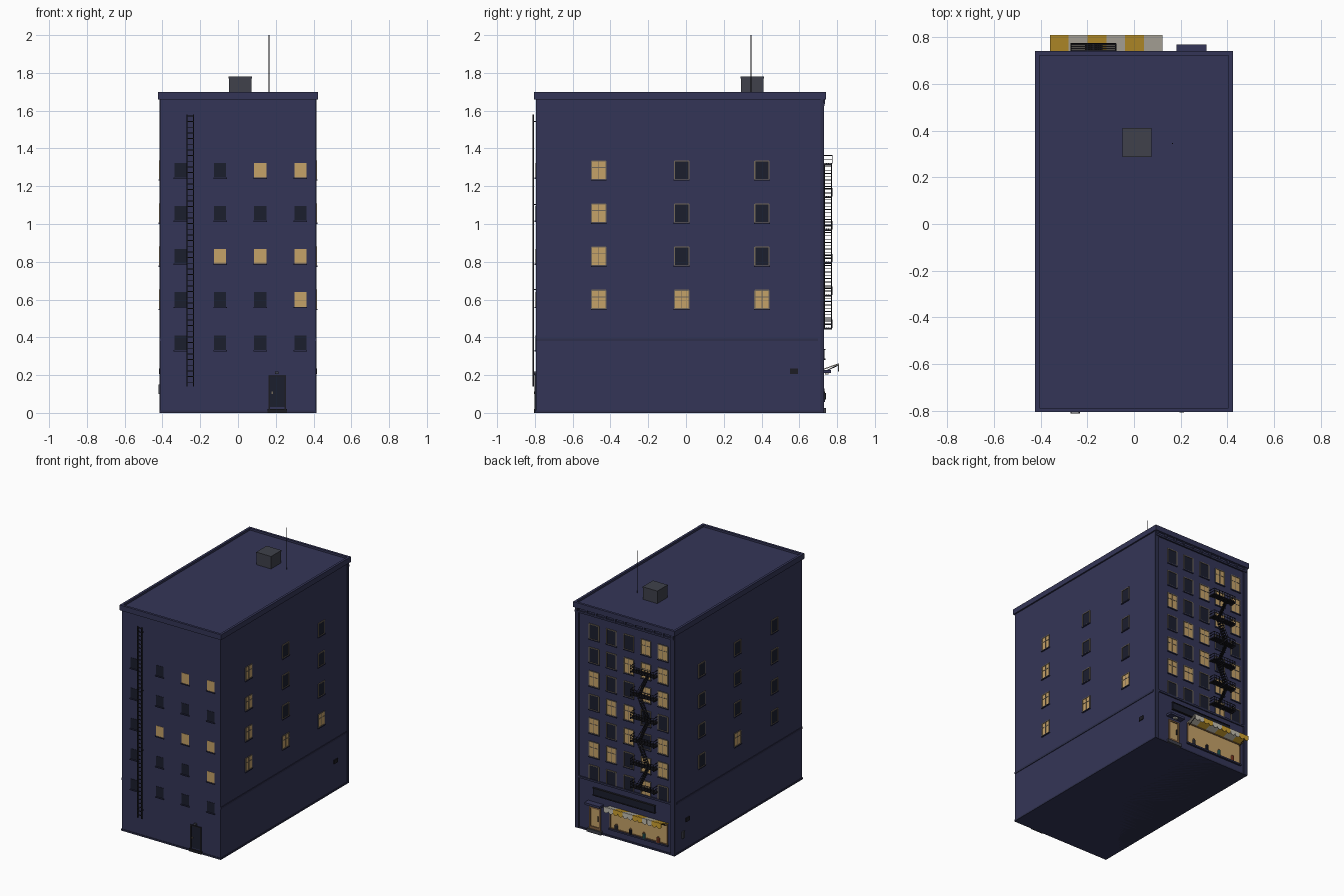
import bpy, bmesh, math
from mathutils import Matrix, Vector

if "Cube" in bpy.data.objects:
    bpy.data.objects.remove(bpy.data.objects["Cube"])

MATS = {}
COLS = dict(wall=(.034, .036, .095), trim=(.026, .028, .07), dark=(.011, .013, .027), lit=(.56, .36, .14),
            frame=(.17, .14, .10), iron=(.012, .012, .017), grey=(.05, .053, .07), gold=(.62, .36, .03),
            cream=(.55, .52, .44), brown=(.2, .11, .05), teal=(.03, .2, .2), red=(.4, .08, .03))


def mat(key):
    if key not in MATS:
        MATS[key] = bpy.data.materials.new(key)
        MATS[key].diffuse_color = (*COLS[key], 1)
    return MATS[key]


def finish(name, bm, key):
    me = bpy.data.meshes.new(name)
    bm.normal_update()
    bm.to_mesh(me)
    bm.free()
    me.materials.append(mat(key))
    ob = bpy.data.objects.new(name, me)
    bpy.context.collection.objects.link(ob)
    return ob


def boxes(name, items, key):
    """One object from boxes given as (x0, x1, y0, y1, z0, z1)."""
    bm = bmesh.new()
    for b in items:
        lo, hi = Vector(b[::2]), Vector(b[1::2])
        bmesh.ops.create_cube(bm, size=1, matrix=Matrix.Translation((lo + hi) / 2) @ Matrix.Diagonal((*(hi - lo), 1)))
    return finish(name, bm, key)


def rods(name, segs, r, key, n=6):
    """One object from round bars given as (start, end)."""
    bm = bmesh.new()
    for a, b in segs:
        a, b = Vector(a), Vector(b)
        m = Matrix.Translation((a + b) / 2) @ (b - a).to_track_quat('Z', 'Y').to_matrix().to_4x4()
        bmesh.ops.create_cone(bm, cap_ends=True, segments=n, radius1=r, radius2=r, depth=(b - a).length, matrix=m)
    return finish(name, bm, key)


W, YF, YB = .412, -.795, .722       # half width, front and back wall


def on(face, u0, u1, z0, z1, d0, d1):
    """Box on a wall: u runs along the wall, d is distance out of it."""
    if face == 'front':
        return (u0, u1, YF - d1, YF - d0, z0, z1)
    if face == 'back':
        return (u0, u1, YB + d0, YB + d1, z0, z1)
    if face == 'right':
        return (W + d0, W + d1, u0, u1, z0, z1)
    return (-W - d1, -W - d0, u0, u1, z0, z1)


def windows(face, us, zs, w, h, lit, frame=None, cross=True):
    """Grid of windows, rows listed from the top; lit holds (row, column)."""
    panes = {'lit': [], 'dark': []}
    bars, sills = [], []
    t = .006
    for r, z in enumerate(zs):
        for c, u in enumerate(us):
            a, b, lo, hi = u - w / 2, u + w / 2, z - h / 2, z + h / 2
            k = 'lit' if (r, c) in lit else 'dark'
            panes[k].append(on(face, a, b, lo, hi, -.01, .002))
            sills.append(on(face, a - .004, b + .004, lo - .007, lo, -.01, .008))
            if frame:
                bars += [on(face, a - t / 2, a + t / 2, lo, hi, -.01, .005), on(face, b - t / 2, b + t / 2, lo, hi, -.01, .005),
                         on(face, a, b, hi - t / 2, hi + t / 2, -.01, .005), on(face, a, b, lo, lo + t / 2, -.01, .005)]
                if cross and k == 'lit':
                    bars += [on(face, u - .002, u + .002, lo, hi, -.01, .004),
                             on(face, a, b, z + .012, z + .016, -.01, .004)]
    for k, v in panes.items():
        if v:
            boxes(f'{face}_windows_{k}', v, k)
    boxes(f'{face}_window_sills', sills, 'trim')
    if bars:
        boxes(f'{face}_window_frames', bars, frame)


# Main block, roof rim, string course and corner strips
boxes('building_body', [(-W, W, YF, YB, 0, 1.685)], 'wall')
R = .423
boxes('roof_rim', [(-R, R, -.805, -.787, 1.66, 1.70), (-R, R, .722, .74, 1.66, 1.70),
                   (-R, -R + .018, -.805, .74, 1.66, 1.70), (R - .018, R, -.805, .74, 1.66, 1.70)], 'wall')
boxes('string_course', [on('right', YF, .70, .38, .395, 0, .004), on('left', YF, .70, .38, .395, 0, .004),
                        on('back', -W, W, .38, .395, 0, .008)], 'trim')
boxes('base_course', [(-.416, .416, -.799, .728, 0, .012)], 'trim')
boxes('back_corner_strips', [(s * .40 - .016, s * .40 + .016, YB - .01, YB + .008, 0, 1.66) for s in (-1, 1)], 'trim')
boxes('back_cornice', [(-.415, .415, .72, .733, 1.625, 1.64)]
      + [(-.40 + i * .08 - .008, -.40 + i * .08 + .008, .72, .735, 1.635, 1.665) for i in range(11)], 'trim')

# Rooftop housing and aerial
boxes('roof_housing', [(-.048, .072, .29, .41, 1.68, 1.77)], 'grey')
boxes('roof_housing_cap', [(-.05, .074, .288, .412, 1.77, 1.78)], 'grey')
rods('aerial', [((.165, .345, 1.68), (.165, .345, 2.0))], .003, 'iron')

# Windows on all four walls
zs = [1.285, 1.057, .829, .60]
windows('front', [-.305, -.095, .118, .33], zs + [.372], .064, .078,
        {(0, 2), (0, 3), (2, 1), (2, 2), (2, 3), (3, 3)})
ys = [-.462, -.023, .402]
windows('right', ys, zs, .076, .098, {(0, 0), (1, 0), (2, 0), (3, 0), (3, 1), (3, 2)}, 'frame')
windows('left', ys, zs, .076, .098, {(3, 1)}, 'frame')
pattern = ['00011', '00111', '10011', '01100', '10101', '11011', '00010']
windows('back', [.26, .115, -.03, -.172, -.315], [1.505 - .177 * i for i in range(7)], .08, .112,
        {(r, c) for r, row in enumerate(pattern) for c, v in enumerate(row) if v == '1'}, 'frame')

# Front service ladder
boxes('ladder', [(x - .003, x + .003, -.812, -.806, .14, 1.58) for x in (-.27, -.235)]
      + [(-.27, -.235, -.811, -.807, .16 + i * .03, .164 + i * .03) for i in range(48)]
      + [(x - .003, x + .003, -.808, -.79, z, z + .006) for x in (-.27, -.235) for z in (.2, .65, 1.1, 1.54)], 'iron')

# Front service door with lamp
boxes('service_door', [on('front', .168, .248, .03, .195, -.01, .004)], 'dark')
boxes('service_door_frame', [on('front', .162, .170, .02, .2, -.01, .007), on('front', .246, .254, .02, .2, -.01, .007),
                             on('front', .162, .254, .193, .201, -.01, .007), on('front', .155, .26, 0, .02, 0, .01)], 'iron')
boxes('service_door_handle', [on('front', .178, .184, .1, .112, 0, .01)], 'frame')
boxes('service_lamp', [on('front', .195, .215, .207, .22, -.01, .012)], 'grey')

# Side vents and meter box
boxes('side_vents', [on(f, .55, .594, .207, .236, -.01, .006) for f in ('right', 'left')], 'iron')
boxes('meter_box', [on('left', .612, .64, .1, .15, -.01, .01)], 'grey')

# Fire escape: platforms, railings and alternating stair flights
X0, X1, Y1 = -.27, -.078, .774
floors = [.45 + .174 * i for i in range(6)]
slats, rails, stairs = [], [], []
for i, z in enumerate(floors):
    slats += [(X0, X1, YB + .003 + k * .0085, YB + .009 + k * .0085, z - .003, z + .003) for k in range(6)]
    slats += [(x - .003, x + .003, YB - .005, Y1, z - .009, z) for x in (X0, -.174, X1)]
    for h in (.022, .042):
        rails += [((X0, Y1, z + h), (X1, Y1, z + h))]
        rails += [((x, YB, z + h), (x, Y1, z + h)) for x in (X0, X1)]
    rails += [((X0 + k * (X1 - X0) / 8, Y1, z), (X0 + k * (X1 - X0) / 8, Y1, z + .042)) for k in range(9)]
    if i < 5:
        a, b = (-.21, -.135) if i % 2 else (-.135, -.21)
        rails += [((a, y, z), (b, y, z + .174)) for y in (.734, .770)]
        rails += [((a, .772, z + .04), (b, .772, z + .174))]
        for k in range(1, 10):
            x, zz = a + (b - a) * k / 10, z + .0174 * k
            stairs.append((x - .007, x + .007, .734, .770, zz - .002, zz + .002))
boxes('fire_escape_platforms', slats, 'iron')
rods('fire_escape_railings', rails, .0022, 'iron', 5)
boxes('fire_escape_treads', stairs, 'iron')

# Sign board without lettering
boxes('sign_board', [on('back', -.25, .26, .285, .335, -.01, .012)], 'dark')
boxes('sign_board_edges', [on('back', -.254, .264, z, z + .006, -.01, .016) for z in (.281, .333)], 'iron')

# Shop window
boxes('shop_glass', [on('back', -.35, .12, .075, .22, -.01, .003)], 'lit')
boxes('shop_frame', [on('back', x - .004, x + .004, .07, .225, -.01, .007) for x in (-.352, .122)]
      + [on('back', -.356, .126, z, z + .007, -.01, .008) for z in (.068, .22)], 'brown')
boxes('shop_sill', [on('back', -.36, .13, .058, .07, -.01, .014)], 'trim')
for n, (x, key) in enumerate([(.07, 'grey'), (-.05, 'dark'), (-.16, 'teal'), (-.28, 'red')]):
    rods(f'display_jar_{n + 1}', [((x, YB + .008, .07), (x, YB + .008, .105))], .011, key, 10)
    rods(f'display_jar_lid_{n + 1}', [((x, YB + .008, .105), (x, YB + .008, .113))], .007, 'brown', 10)

# Striped awning with scalloped valance
for key, first in (('gold', 0), ('cream', 1)):
    bm = bmesh.new()
    for s in range(first, 6, 2):
        a = -.36 + s * .0805
        b = a + .0805
        pr = [(YB, .232), (.806, .262), (.806, .256), (YB, .226)]
        ring = [[bm.verts.new((x, y, z)) for y, z in pr] for x in (a, b)]
        bm.faces.new(ring[0])
        bm.faces.new(ring[1][::-1])
        for i in range(4):
            j = (i + 1) % 4
            bm.faces.new((ring[0][j], ring[0][i], ring[1][i], ring[1][j]))
        for k in range(2):          # two hanging scallops per stripe
            c, hw = a + .0201 + k * .04025, .0201
            out = [(c - hw, .261), (c + hw, .261)] + [
                (c + hw * math.cos(t * math.pi / 6), .238 - .02 * math.sin(t * math.pi / 6)) for t in range(7)]
            face = bm.faces.new([bm.verts.new((x, .805, z)) for x, z in out])
            ext = bmesh.ops.extrude_face_region(bm, geom=[face])
            bmesh.ops.translate(bm, vec=(0, .004, 0), verts=[v for v in ext['geom'] if isinstance(v, bmesh.types.BMVert)])
    bmesh.ops.recalc_face_normals(bm, faces=bm.faces)
    finish(f'awning_{key}_stripes', bm, key)
rods('awning_arms', [((x, YB, .212), (x, .803, .252)) for x in (-.345, .108)], .0025, 'iron')

# Shop entrance: door, frame, canopy, lamp and step
boxes('entrance_glass', [on('back', .212, .285, .04, .18, -.01, .003)], 'lit')
boxes('entrance_frame', [on('back', x - .006, x + .006, .025, .19, -.01, .009) for x in (.208, .289)]
      + [on('back', .202, .295, .18, .192, -.01, .009), on('back', .202, .295, .025, .045, -.01, .009)], 'brown')
boxes('entrance_handle', [on('back', .22, .225, .09, .13, 0, .012)], 'iron')
boxes('entrance_canopy', [(.183, .31, YB - .01, .768, .212, .228)], 'wall')
boxes('entrance_lamp', [(.235, .262, .735, .755, .202, .213)], 'cream')
boxes('entrance_step', [(.19, .308, YB - .01, .742, 0, .025)], 'grey')

for m in bpy.data.materials:
    if m.users and not m.is_grease_pencil:
        m.use_nodes = True
        m.node_tree.nodes["Principled BSDF"].inputs["Base Color"].default_value = m.diffuse_color
